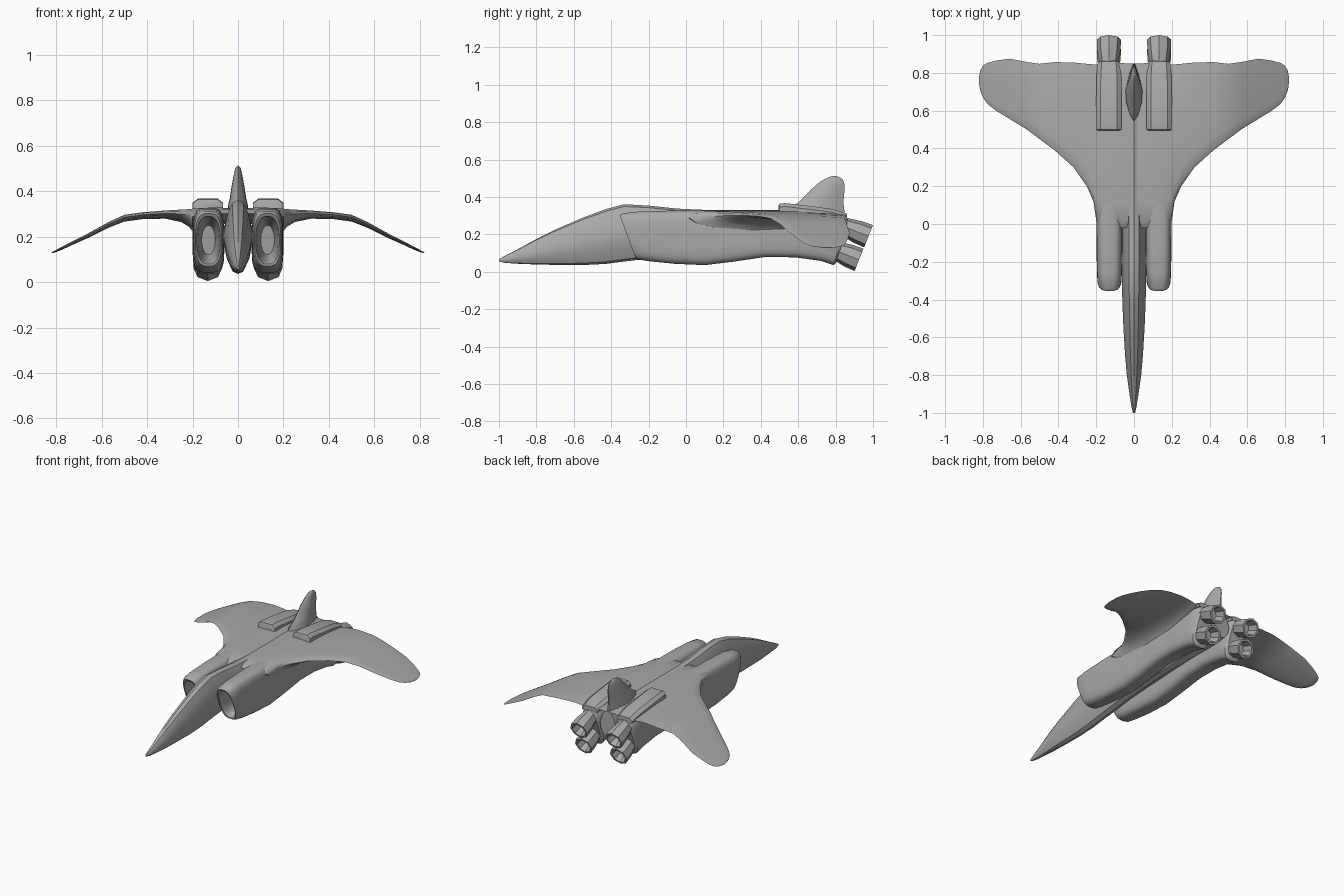
import bpy, bmesh, math
from mathutils import Vector

grey = bpy.data.materials.new("hull grey")
grey.diffuse_color = (0.4, 0.4, 0.4, 1)


def loft(name, rings, angle=35, mirror=False):
    """Skin a closed tube through equal-length rings, capping both ends."""
    bm = bmesh.new()
    rows = [[bm.verts.new(p) for p in r] for r in rings]
    n = len(rows[0])
    for a, b in zip(rows, rows[1:]):
        for i in range(n):
            j = (i + 1) % n
            bm.faces.new((a[i], a[j], b[j], b[i]))
    bm.faces.new(rows[0])
    bm.faces.new(rows[-1])
    bmesh.ops.recalc_face_normals(bm, faces=bm.faces)
    me = bpy.data.meshes.new(name)
    bm.to_mesh(me)
    bm.free()
    me.materials.append(grey)
    ob = bpy.data.objects.new(name, me)
    bpy.context.collection.objects.link(ob)
    bpy.context.view_layer.objects.active = ob
    ob.select_set(True)
    bpy.ops.object.shade_smooth_by_angle(angle=math.radians(angle))
    ob.select_set(False)
    if mirror:
        ob.modifiers.new("mirror", 'MIRROR').use_mirror_merge = False
    return ob


def interp(table, t):
    """Linear lookup in a list of (t, value...) rows."""
    for a, b in zip(table, table[1:]):
        if t <= b[0]:
            f = max(0, (t - a[0]) / (b[0] - a[0]))
            return [p + (q - p) * f for p, q in zip(a[1:], b[1:])]
    return table[-1][1:]


# Fuselage with raised cockpit: y, half width, bottom, top
half = [(0, 1), (.4, .96), (.72, .8), (1, .5), (.86, .25), (.42, .04), (0, 0)]
outline = half + [(-x, z) for x, z in half[-2:0:-1]]
body = [(-1, .006, .056, .068), (-.97, .013, .048, .085), (-.9, .024, .043, .12),
        (-.8, .038, .039, .175), (-.7, .047, .037, .225), (-.55, .056, .036, .29),
        (-.43, .061, .042, .335), (-.33, .064, .055, .361), (-.2, .066, .07, .354),
        (-.05, .066, .09, .338), (.1, .066, .1, .331), (.5, .066, .12, .331),
        (.75, .066, .12, .328), (.85, .06, .13, .31)]
loft("fuselage", [[(w * x, y, b + (t - b) * z) for x, z in outline]
                  for y, w, b, t in body], 32)


# Engine nacelles: rounded box rings, slanted at both ends, hollow intake
def box_ring(cx, w, y_top, y_bot, z_top, z_bot, power, n=24):
    ring = []
    for i in range(n):
        a = 2 * math.pi * (i + .5) / n
        c, s = math.cos(a), math.sin(a)
        u = math.copysign(abs(c) ** power, c)
        v = math.copysign(abs(s) ** power, s)
        f = (v + 1) / 2
        ring.append((cx + w * u, y_bot + (y_top - y_bot) * f,
                     z_bot + (z_top - z_bot) * f))
    return ring


nacelle = [  # centre x, half width, y top, y bottom, z top, z bottom, roundness
    (.13, .03, -.1, -.08, .25, .12, 1),
    (.13, .046, -.29, -.25, .28, .085, .9),
    (.13, .052, -.347, -.268, .29, .078, .8),
    (.13, .058, -.355, -.268, .303, .07, .7),
    (.13, .064, -.34, -.25, .313, .064, .6),
    (.13, .067, -.26, -.19, .322, .055, .55),
    (.13, .069, -.1, -.06, .327, .042, .5),
    (.13, .07, .1, .1, .327, .035, .5),
    (.13, .07, .28, .25, .326, .053, .5),
    (.13, .07, .45, .42, .326, .078, .5),
    (.13, .07, .62, .58, .326, .077, .5),
    (.13, .07, .78, .72, .32, .058, .5),
    (.13, .067, .855, .79, .295, .035, .55),
    (.13, .054, .875, .80, .265, .045, .7)]
loft("engine_nacelle", [box_ring(*s) for s in nacelle], 40, True)

# Drooping wing: x, leading y, trailing y, upper z, thickness
wing = [(0, -.02, .85, .325, .06), (.1, -.02, .852, .328, .08),
        (.17, -.02, .848, .326, .1), (.2, .02, .845, .323, .1),
        (.215, .12, .845, .321, .078), (.25, .2, .848, .319, .055),
        (.32, .3, .855, .315, .036), (.42, .39, .857, .307, .03),
        (.5, .45, .848, .296, .03), (.57, .502, .858, .264, .025),
        (.66, .557, .875, .214, .02), (.73, .6, .865, .179, .016),
        (.775, .635, .853, .155, .013), (.8, .67, .838, .142, .01),
        (.815, .71, .81, .134, .006), (.82, .745, .78, .13, .003)]
foil = [(0, .35), (.04, .1), (.15, 0), (.4, 0), (.7, .02), (.9, .15), (1, .3),
        (.9, .6), (.7, .9), (.4, 1), (.15, .85), (.04, .6)]
loft("wing", [[(x, a + (b - a) * u, z - t * v) for u, v in foil]
              for x, a, b, z, t in wing], 40, True)

# Intake scoops on top of the wing: y, half width, top
scoop = [(.495, .058, .352), (.5, .066, .364), (.53, .067, .367),
         (.66, .067, .352), (.78, .066, .336), (.86, .058, .312)]
loft("top_scoop", [[(.133 - w, y, .28), (.133 - w, y, z - .018),
                    (.133 - .65 * w, y, z), (.133 + .65 * w, y, z),
                    (.133 + w, y, z - .018), (.133 + w, y, .28)]
                   for y, w, z in scoop], 30, True)

# Tail fin: stacked lens sections, z against front y, rear y, half thickness
fin = [(.28, .53, .85, .046), (.335, .545, .846, .044), (.37, .6, .842, .036),
       (.41, .64, .845, .03), (.45, .68, .849, .023), (.48, .715, .845, .017),
       (.5, .75, .832, .012), (.508, .77, .815, .007), (.512, .785, .8, .002)]
lens = [(0, 0), (.12, .5), (.35, .95), (.55, 1), (.8, .6), (1, .12)]
lens += [(u, -v) for u, v in lens[:0:-1]]
loft("tail_fin", [[(h * v, a + (b - a) * u, z) for u, v in lens]
                  for z, a, b, h in fin], 40)

# Four hollow octagonal nozzles angled downward: depth along axis, radius
axis = Vector((0, .93, -.37)).normalized()
up = Vector((0, -axis.z, axis.y))
side = Vector((1, 0, 0))
steps = [(-.17, .045), (-.1, .055), (-.06, .062), (0, .064), (0, .05), (-.07, .036)]
for label, y, z in (("upper", .976, .19), ("lower", .925, .064)):
    end = Vector((.133, y, z))
    rings = []
    for d, r in steps:
        rings.append([end + axis * d + (side * math.sin(k * math.pi / 4)
                      + up * math.cos(k * math.pi / 4)) * r for k in range(8)])
    loft(label + "_nozzle", rings, 25, True)
